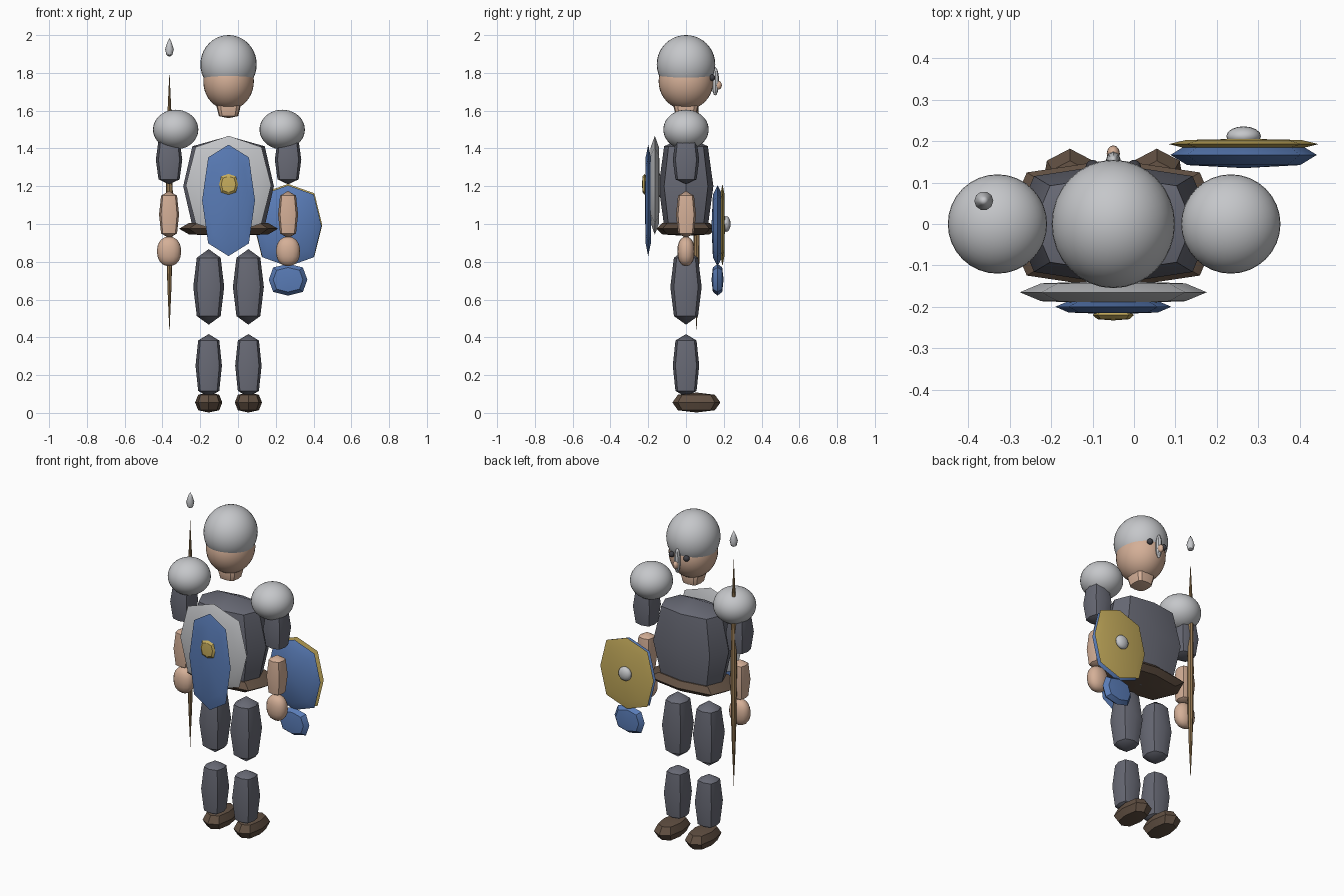
import bpy, bmesh, math

if "Cube" in bpy.data.objects:
    bpy.data.objects.remove(bpy.data.objects["Cube"])


def colour(name, rgb):
    m = bpy.data.materials.new(name)
    m.diffuse_color = (*rgb, 1)
    m.use_nodes = True
    m.node_tree.nodes["Principled BSDF"].inputs["Base Color"].default_value = m.diffuse_color
    return m


STEEL = colour("pale steel", (0.56, 0.57, 0.59))
SLATE = colour("slate cloth", (0.14, 0.145, 0.18))
BLUE = colour("blue", (0.10, 0.20, 0.47))
GOLD = colour("gold", (0.57, 0.42, 0.11))
SKIN = colour("skin", (0.66, 0.43, 0.31))
LEATHER = colour("brown leather", (0.12, 0.08, 0.055))
WOOD = colour("wood", (0.32, 0.20, 0.09))
DARK = colour("dark eye", (0.05, 0.05, 0.06))


def power(v, e):
    return math.copysign(abs(v) ** e, v) if abs(v) > 1e-6 else 0.0


def blob(name, loc, radii, mat, square=0.75, seg=8, rings=4, pole='Z'):
    """Rounded, slightly boxy ellipsoid with few sides; pole picks its axis."""
    bm = bmesh.new()
    loops = []
    for i in range(1, rings):
        t = math.pi * i / rings
        r, h = power(math.sin(t), square), power(math.cos(t), square)
        loops.append([(r * power(math.cos(a), square), r * power(math.sin(a), square), h)
                      for a in (2 * math.pi * k / seg for k in range(seg))])

    def vert(p):
        x, y, z = p
        if pole == 'Y':
            x, y, z = x, -z, y
        return bm.verts.new((loc[0] + x * radii[0], loc[1] + y * radii[1], loc[2] + z * radii[2]))

    top, bottom = vert((0, 0, 1)), vert((0, 0, -1))
    rows = [[vert(p) for p in loop] for loop in loops]
    for k in range(seg):
        n = (k + 1) % seg
        bm.faces.new((top, rows[0][k], rows[0][n]))
        bm.faces.new((bottom, rows[-1][n], rows[-1][k]))
        for a, b in zip(rows, rows[1:]):
            bm.faces.new((a[k], b[k], b[n], a[n]))
    return finish(name, bm, mat)


def finish(name, bm, mat):
    bmesh.ops.recalc_face_normals(bm, faces=bm.faces)
    for f in bm.faces:
        f.smooth = True
    me = bpy.data.meshes.new(name)
    bm.to_mesh(me)
    bm.free()
    me.materials.append(mat)
    ob = bpy.data.objects.new(name, me)
    bpy.context.collection.objects.link(ob)
    bpy.ops.object.select_all(action='DESELECT')
    ob.select_set(True)
    bpy.context.view_layer.objects.active = ob
    bpy.ops.object.shade_smooth_by_angle(angle=math.radians(35))
    return ob


def ball(name, loc, radii, mat, seg=32, rings=20):
    return blob(name, loc, radii, mat, 1.0, seg, rings)


def plate(name, loc, radii, mat, square=0.75):
    return blob(name, loc, radii, mat, square, pole='Y')


def spindle(name, x, y, profile, mat, seg=8):
    """Pointed turned part from (radius, height) pairs."""
    bm = bmesh.new()
    tip = [bm.verts.new((x, y, z)) for r, z in (profile[0], profile[-1])]
    rows = [[bm.verts.new((x + r * math.cos(2 * math.pi * k / seg),
                           y + r * math.sin(2 * math.pi * k / seg), z))
             for k in range(seg)] for r, z in profile[1:-1]]
    for k in range(seg):
        n = (k + 1) % seg
        bm.faces.new((tip[0], rows[0][n], rows[0][k]))
        bm.faces.new((tip[1], rows[-1][k], rows[-1][n]))
        for a, b in zip(rows, rows[1:]):
            bm.faces.new((a[k], a[n], b[n], b[k]))
    return finish(name, bm, mat)


CX = -0.05  # body centre line

# Head, helmet and neck
ball("helmet", (CX, 0, 1.845), (0.149, 0.155, 0.155), STEEL)
ball("head", (CX, 0, 1.755), (0.134, 0.145, 0.15), SKIN)
blob("neck", (CX, 0, 1.62), (0.063, 0.066, 0.06), SKIN, 0.6, 12)

# Face, on the back-facing side
ball("nose_guard", (CX, 0.155, 1.755), (0.018, 0.02, 0.075), STEEL, 8, 8)
ball("nose", (CX, 0.17, 1.735), (0.016, 0.02, 0.024), SKIN, 12, 8)
for side, label in ((-1, "left"), (1, "right")):
    ball(label + "_eye", (CX + side * 0.05, 0.138, 1.775), (0.017, 0.017, 0.017), DARK, 16, 10)

# Torso and belt
blob("torso", (CX, 0, 1.2), (0.24, 0.145, 0.265), SLATE, 0.65)
blob("belt", (CX, 0, 0.975), (0.262, 0.156, 0.038), LEATHER, 0.65)

# Layered chest plates
plate("breastplate", (CX, -0.165, 1.205), (0.226, 0.028, 0.262), STEEL)
plate("tabard", (CX, -0.2, 1.125), (0.14, 0.018, 0.295), BLUE)
plate("medallion", (CX, -0.22, 1.21), (0.05, 0.013, 0.055), GOLD)

# Arms
for label, sx, ax in (("left", -0.33, -0.365), ("right", 0.234, 0.265)):
    ball(label + "_pauldron", (sx, 0, 1.5), (0.12, 0.12, 0.105), STEEL)
    blob(label + "_upper_arm", (ax, 0, 1.34), (0.07, 0.07, 0.13), SLATE, 0.65)
    blob(label + "_forearm", (ax, 0, 1.05), (0.053, 0.053, 0.125), SKIN, 0.65)
    blob(label + "_hand", (ax, 0, 0.855), (0.064, 0.046, 0.078), SKIN, 0.9, 16, 10)

# Legs
for label, x in (("left", -0.155), ("right", 0.055)):
    blob(label + "_thigh", (x, 0, 0.667), (0.082, 0.083, 0.2), SLATE)
    blob(label + "_shin", (x, 0, 0.25), (0.07, 0.07, 0.167), SLATE, 0.65)
    blob(label + "_boot", (x, 0.055, 0.055), (0.072, 0.127, 0.053), LEATHER)

# Shield with face, boss and lower tail
plate("shield_back", (0.265, 0.167, 0.99), (0.177, 0.032, 0.215), BLUE)
plate("shield_face", (0.265, 0.193, 0.995), (0.181, 0.013, 0.217), GOLD)
ball("shield_boss", (0.265, 0.212, 1.0), (0.042, 0.024, 0.042), STEEL, 16, 10)
plate("shield_tail", (0.265, 0.167, 0.705), (0.102, 0.032, 0.084), BLUE)

# Spear
spindle("spear_shaft", -0.363, 0.056,
        [(0, 0.42), (0.010, 0.65), (0.016, 0.85), (0.018, 1.12), (0.016, 1.38),
         (0.010, 1.6), (0, 1.81)], WOOD)
spindle("spear_tip", -0.363, 0.056,
        [(0, 1.885), (0.016, 1.895), (0.023, 1.925), (0.012, 1.96), (0, 1.985)], STEEL, 10)
